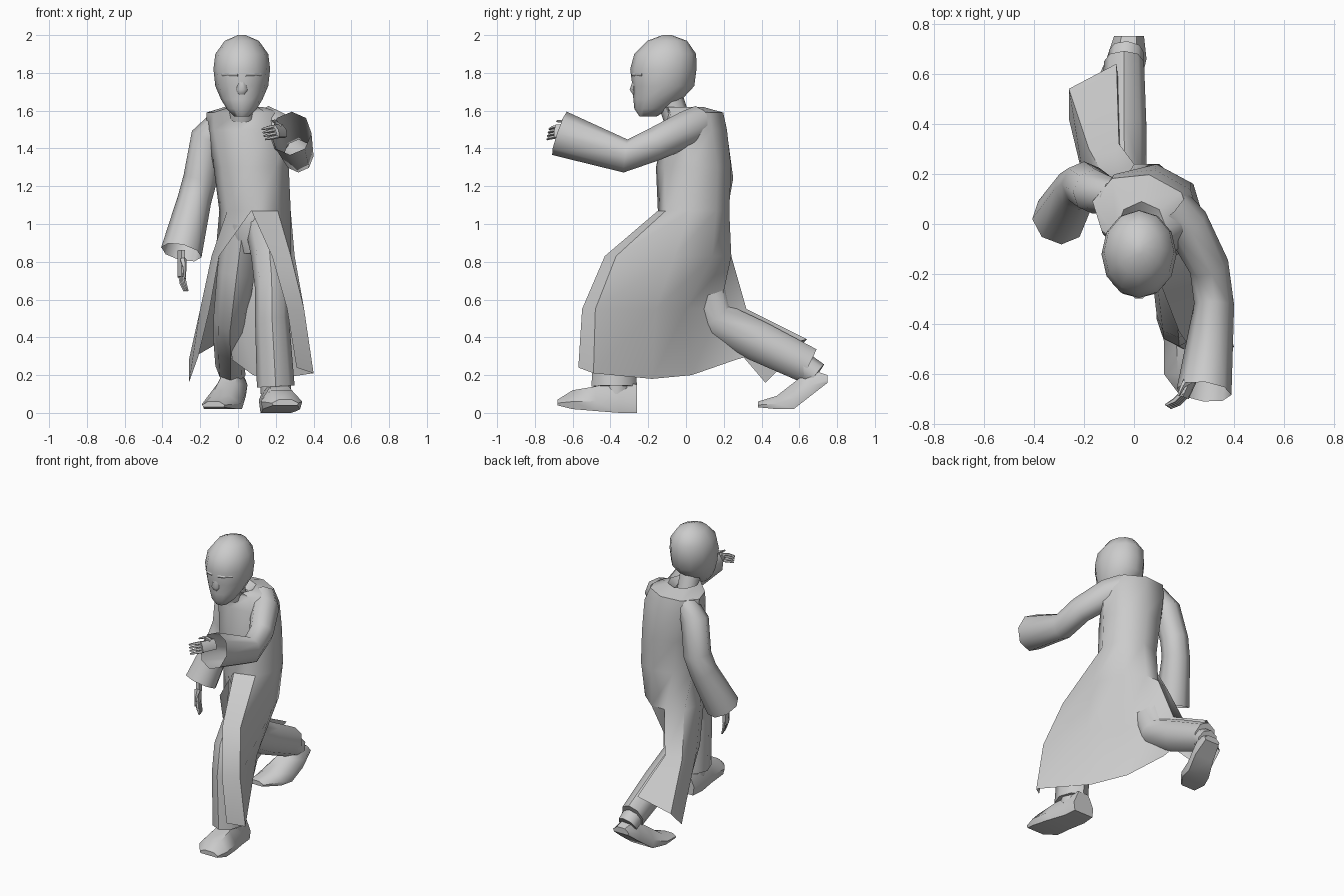
import bpy
import bmesh
from math import sin, cos, pi, radians
from mathutils import Vector

default = bpy.data.objects.get("Cube")
if default:
    bpy.data.objects.remove(default)

grey = bpy.data.materials.new("plain grey")
grey.use_nodes = True
grey.diffuse_color = (0.6, 0.6, 0.6, 1)
grey.node_tree.nodes["Principled BSDF"].inputs["Base Color"].default_value = grey.diffuse_color

ACROSS = Vector((1, 0, 0))
BACK = Vector((0, 1, 0))
UP = Vector((0, 0, 1))


def loft(name, rows, closed=True, caps=True):
    """Skin a list of equally long point rows."""
    bm = bmesh.new()
    grid = [[bm.verts.new(point) for point in row] for row in rows]
    count = len(rows[0])
    for low, high in zip(grid, grid[1:]):
        for i in range(count if closed else count - 1):
            j = (i + 1) % count
            bm.faces.new((low[i], low[j], high[j], high[i]))
    if caps:
        bm.faces.new(grid[0][::-1])
        bm.faces.new(grid[-1])
    bmesh.ops.remove_doubles(bm, verts=bm.verts, dist=0.002)
    if caps:
        bmesh.ops.recalc_face_normals(bm, faces=bm.faces)
    mesh = bpy.data.meshes.new(name)
    bm.to_mesh(mesh)
    bm.free()
    mesh.materials.append(grey)
    obj = bpy.data.objects.new(name, mesh)
    bpy.context.collection.objects.link(obj)
    bpy.ops.object.select_all(action='DESELECT')
    obj.select_set(True)
    bpy.context.view_layer.objects.active = obj
    bpy.ops.object.shade_smooth_by_angle(angle=radians(50))
    return obj


def ring(cx, cy, z, rx, ry, sides, turn=0):
    """Level ellipse that starts at the front and runs round by the left."""
    points = []
    for i in range(sides):
        angle = 2 * pi * i / sides - pi / 2
        x, y = rx * cos(angle), ry * sin(angle)
        points.append((cx + x * cos(turn) - y * sin(turn), cy + x * sin(turn) + y * cos(turn), z))
    return points


def tube(name, stations, sides=8, ref=UP, depth=1.0, caps=True):
    """Tapered limb; a station is x, y, z, side radius. Depth scales the other radius."""
    centres = [Vector(station[:3]) for station in stations]
    last = len(centres) - 1
    rows = []
    for i, (centre, station) in enumerate(zip(centres, stations)):
        along = (centres[min(i + 1, last)] - centres[max(i - 1, 0)]).normalized()
        side = along.cross(ref).normalized()
        other = side.cross(along) * depth
        angles = [2 * pi * k / sides for k in range(sides)]
        rows.append([centre + (side * cos(a) + other * sin(a)) * station[3] for a in angles])
    return loft(name, rows, caps=caps)


# Head: stacked ellipses from chin to crown
head = [(-.2, 1.57, .04), (-.18, 1.61, .08), (-.15, 1.66, .11), (-.12, 1.73, .14),
        (-.12, 1.82, .15), (-.11, 1.9, .14), (-.1, 1.97, .09), (-.1, 2, .02)]
loft("head", [ring(.02, y, z, radius, radius * 1.17, 12) for y, z, radius in head])
tube("nose", [(.02, -.27, 1.78, .01), (.02, -.28, 1.71, .03), (.02, -.27, 1.69, .02)], 6, BACK, .7)
for name, z in (("upper_lip", 1.65), ("lower_lip", 1.63)):
    tube(name, [(-.02, -.24, z, .01), (.02, -.26, z, .01), (.06, -.24, z, .01)], 6)
for name, s in (("left_brow", 1), ("right_brow", -1)):
    tube(name, [(.02 + s * x, y, 1.79, .01) for x, y in ((.02, -.28), (.06, -.27), (.1, -.23))], 6)
tube("neck", [(.02, -.05, 1.56, .07), (.02, -.09, 1.68, .07)], 8, BACK)

# Coat bodice: closed rows from collar to waist
bodice = [(.02, -.04, 1.58, .07, .08, 0), (.03, -.02, 1.62, .1, .11, 0),
          (.03, .05, 1.59, .2, .15, -.2), (.05, .05, 1.5, .22, .17, -.2),
          (.07, .04, 1.3, .2, .2, -.1), (.09, .04, 1.07, .19, .19, -.1)]
coat = []
for cx, cy, z, rx, ry, turn in bodice:
    row = ring(cx, cy, z, rx, ry, 8, turn)
    coat.append(row + row[:1])
# Coat skirt: open at the front, swept back behind the trailing leg
hip = [(.18, -.43), (.28, -.37), (.3, -.06), (.22, .14), (.1, .24), (0, .24), (-.12, .19), (-.14, .04), (-.1, -.06)]
knee = [(.26, -.55), (.35, -.48), (.26, -.16), (.1, 0), (0, .18), (-.06, .32), (-.18, .3), (-.2, .17), (-.15, .06)]
coat.append([(x, y, .83) for x, y in hip])
coat.append([(x, y, .55) for x, y in knee])
coat.append([(.31, -.57, .24), (.4, -.49, .21), (.2, -.18, .18), (.08, .03, .2), (-.03, .26, .28),
             (-.07, .64, .39), (-.26, .54, .28), (-.26, .42, .16), (-.21, .3, .3)])
loft("long_coat", [row[::-1] for row in coat], closed=False, caps=False)

# Sleeves, open at the cuffs
tube("left_sleeve", [(.14, .07, 1.53, .09), (.21, 0, 1.5, .09), (.3, -.17, 1.42, .08),
                     (.32, -.32, 1.36, .08), (.28, -.67, 1.48, .11)], 8, UP, 1.1, caps=False)
tube("right_sleeve", [(-.08, .11, 1.55, .07), (-.16, .13, 1.46, .09), (-.2, .16, 1.24, .09),
                      (-.23, .14, 1.13, .09), (-.3, .02, .85, .11)], 8, BACK, caps=False)


def hand(name, wrist, aim, spread, curl):
    """Palm, four tapered fingers and a thumb."""
    wrist, aim, spread, curl = (Vector(v) for v in (wrist, aim, spread, curl))
    palm = [(*(wrist + aim * step), .02) for step in (0, .4, .7)]
    tube(name + "_palm", palm, 6, spread, 2)
    for i in range(4):
        base = wrist + aim * .6 + spread * (i - 1.5) * .02
        middle = base + aim * .25 + curl * .2
        tip = base + aim * .4 + curl * .5
        tube(name + "_finger", [(*base, .01), (*middle, .01), (*tip, .005)], 5, spread)
    base = wrist + aim * .25 + spread * .03
    middle = base + aim * .2 + spread * .03
    tip = base + aim * .5 + spread * .03
    tube(name + "_thumb", [(*base, .02), (*middle, .01), (*tip, .005)], 5, curl)


hand("left_hand", (.24, -.6, 1.49), (-.06, -.13, 0), (-.3, .2, .9), (-.09, 0, -.03))
hand("right_hand", (-.3, 0, .86), (0, -.02, -.2), (.3, -.9, 0), (.05, 0, -.03))

# Trousers: hips, bent front leg and trailing back leg
tube("hips", [(.08, .04, 1.06, .15), (.08, .03, .98, .15), (.08, .02, .84, .08)], ref=BACK)
tube("left_trouser_leg", [(.15, -.02, .98, .11), (.17, -.19, .83, .1), (.18, -.36, .66, .09),
                          (.18, -.38, .5, .09), (.2, -.38, .14, .1)], ref=BACK, depth=1.2)
tube("right_trouser_leg", [(.02, .05, .98, .1), (-.01, .08, .75, .1), (-.04, .15, .5, .09),
                           (-.04, .38, .38, .09), (-.04, .65, .25, .08)], ref=BACK + UP * .4, depth=1.2)

# Shoes: flat-soled, built as level-topped sections from heel to toe


def shoe(name, sections):
    """A section is its sole centre, half width and height."""
    rows = []
    for x, y, z, width, height in sections:
        sole = Vector((x, y, z))
        outline = [(-.9, 0), (.9, 0), (1, .4), (.5, 1), (-.5, 1), (-1, .4)]
        rows.append([sole + ACROSS * width * u + UP * height * v for u, v in outline])
    loft(name, rows)


shoe("left_shoe", [(.2, -.26, 0, .08, .15), (.2, -.35, 0, .09, .17), (.22, -.48, .01, .1, .13),
                   (.23, -.6, .02, .11, .1), (.25, -.68, .04, .07, .03)])
shoe("right_shoe", [(-.02, .75, .16, .06, .04), (-.03, .66, .09, .08, .14), (-.06, .57, .02, .09, .14),
                    (-.09, .48, .02, .1, .07), (-.13, .38, .03, .06, .03)])
tube("left_ankle", [(.2, -.37, .3, .08), (.2, -.37, .1, .08)], ref=BACK)
tube("right_ankle", [(-.04, .55, .3, .07), (-.03, .69, .2, .07)])
